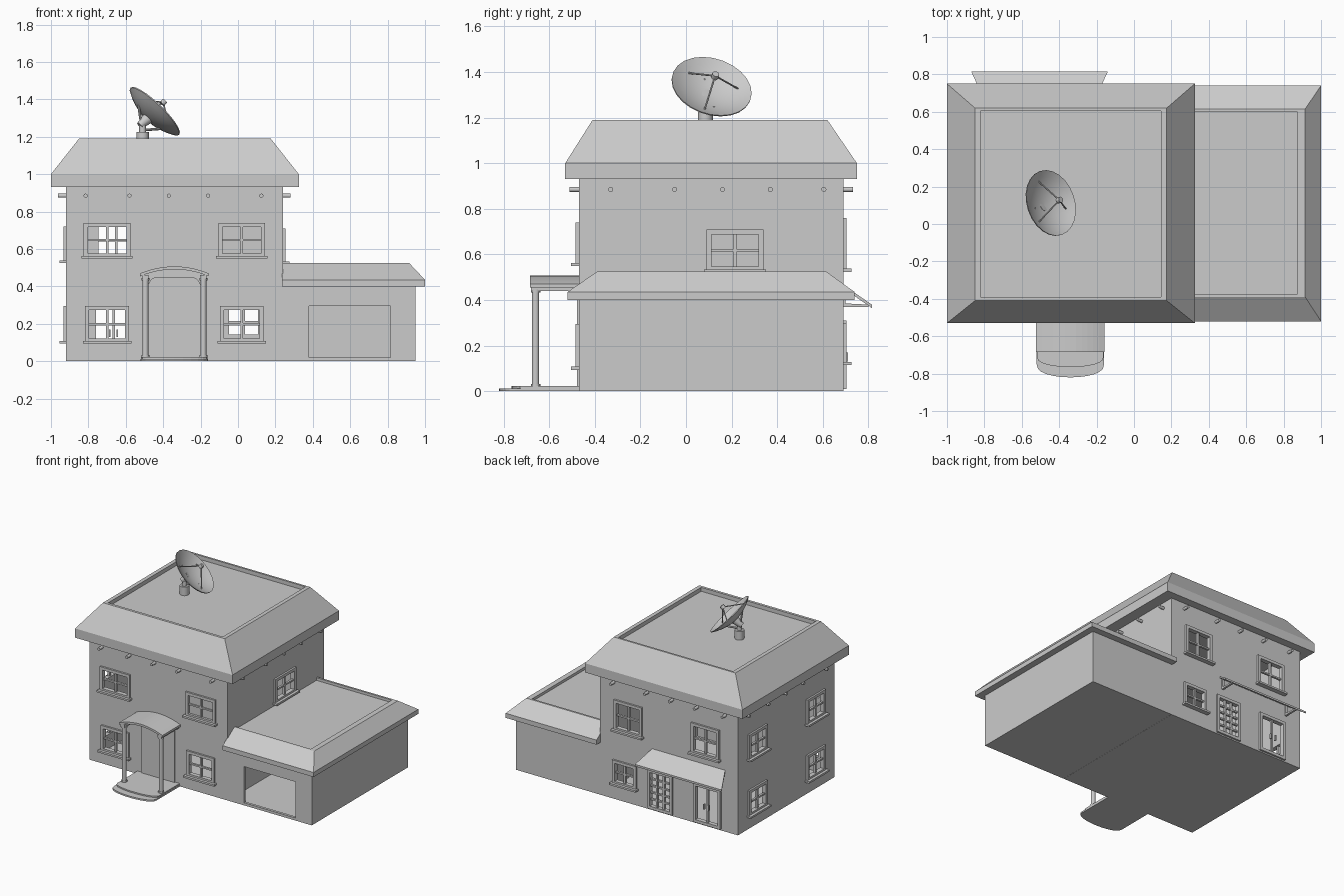
import bpy, bmesh, math
from mathutils import Matrix, Vector

cube = bpy.data.objects.get("Cube")
if cube:
    bpy.data.objects.remove(cube, do_unlink=True)

grey = bpy.data.materials.new("plain_grey")
grey.use_nodes = True
grey.diffuse_color = (0.6, 0.6, 0.6, 1)
grey.node_tree.nodes["Principled BSDF"].inputs["Base Color"].default_value = (0.6, 0.6, 0.6, 1)


def finish(name, bm, smooth=False):
    bmesh.ops.recalc_face_normals(bm, faces=bm.faces)
    me = bpy.data.meshes.new(name)
    bm.to_mesh(me)
    bm.free()
    me.materials.append(grey)
    ob = bpy.data.objects.new(name, me)
    bpy.context.collection.objects.link(ob)
    if smooth:
        bpy.ops.object.select_all(action='DESELECT')
        ob.select_set(True)
        bpy.context.view_layer.objects.active = ob
        bpy.ops.object.shade_smooth_by_angle(angle=math.radians(40))
    return ob


def box(bm, x0, x1, y0, y1, z0, z1, m=Matrix()):
    t = Matrix.Translation(((x0 + x1) / 2, (y0 + y1) / 2, (z0 + z1) / 2))
    s = Matrix.Diagonal((x1 - x0, y1 - y0, z1 - z0, 1))
    bmesh.ops.create_cube(bm, size=1, matrix=m @ t @ s)


def rod(bm, a, b, r, sides=12, r2=None):
    a, b = Vector(a), Vector(b)
    q = (b - a).to_track_quat('Z', 'Y').to_matrix().to_4x4()
    bmesh.ops.create_cone(bm, cap_ends=True, segments=sides, radius1=r, radius2=r2 or r,
                          depth=(b - a).length, matrix=Matrix.Translation((a + b) / 2) @ q)


def loft(bm, rings):
    loops = [[bm.verts.new(p) for p in ring] for ring in rings]
    n = len(loops[0])
    for lo, hi in zip(loops, loops[1:]):
        for i in range(n):
            bm.faces.new((lo[i], lo[(i + 1) % n], hi[(i + 1) % n], hi[i]))
    bm.faces.new(loops[0])
    bm.faces.new(loops[-1])


def rect(x0, x1, y0, y1, z):
    return [(x0, y0, z), (x1, y0, z), (x1, y1, z), (x0, y1, z)]


# Wall frames: local x runs along the wall, local -y points outwards
def wall(angle, x, y):
    return Matrix.Translation((x, y, 0)) @ Matrix.Rotation(math.radians(angle), 4, 'Z')


FRONT, BACK = wall(0, 0, -0.47), wall(180, 0, 0.69)
EAST, WEST = wall(90, 0.24, 0), wall(-90, -0.92, 0)
cuts = bmesh.new()


# Framed opening with glazing bars, optional sill and optional closed pane
def window(name, m, u, z0, z1, w, cols=2, rows=2, sill=True, closed=False, edge=0.022):
    bm = bmesh.new()
    a, b = u - w / 2, u + w / 2
    ia, ib, lo, hi = a + edge, b - edge, z0 + edge, z1 - edge
    for x0, x1, c0, c1 in ((a, ia, z0, z1), (ib, b, z0, z1), (ia, ib, z0, lo), (ia, ib, hi, z1)):
        box(bm, x0, x1, -0.014, 0.02, c0, c1, m)
    for i in range(1, cols):
        c = ia + (ib - ia) * i / cols
        box(bm, c - 0.007, c + 0.007, -0.006, 0.012, lo, hi, m)
    for i in range(1, rows):
        c = lo + (hi - lo) * i / rows
        box(bm, ia, ib, -0.005, 0.011, c - 0.006, c + 0.006, m)
    if sill:
        box(bm, a - 0.012, b + 0.012, -0.035, 0.01, z0 - 0.006, z0 + 0.008, m)
    if closed:
        box(bm, ia, ib, 0.004, 0.01, lo, hi, m)
    box(cuts, a + 0.01, b - 0.01, -0.05, 0.05, z0 + 0.01, z1 - 0.01, m)
    finish(name, bm)


window("front_upper_window_right", FRONT, -0.70, 0.555, 0.74, 0.25)
window("front_upper_window_left", FRONT, 0.02, 0.555, 0.74, 0.25, closed=True)
window("front_lower_window_right", FRONT, -0.70, 0.10, 0.295, 0.235)
window("front_lower_window_left", FRONT, 0.02, 0.10, 0.295, 0.235)
window("side_upper_window", EAST, 0.215, 0.525, 0.71, 0.25)
for n, u in (("front", 0.24), ("rear", -0.46)):
    window("west_upper_window_" + n, WEST, u, 0.53, 0.72, 0.22)
    window("west_lower_window_" + n, WEST, u, 0.10, 0.295, 0.22)
window("back_upper_window_left", BACK, 0, 0.53, 0.76, 0.235)
window("back_upper_window_right", BACK, 0.65, 0.53, 0.76, 0.235)
window("back_lower_window", BACK, -0.03, 0.12, 0.30, 0.20)
window("back_lattice_door", BACK, 0.27, 0.01, 0.31, 0.21, cols=3, rows=5, sill=False)
window("back_glass_door", BACK, 0.665, 0.01, 0.31, 0.23, rows=1, sill=False)

# Door handles on the glass door
bm = bmesh.new()
for u in (0.645, 0.685):
    box(bm, u - 0.004, u + 0.004, -0.02, -0.004, 0.13, 0.17, BACK)
finish("back_door_handles", bm)

# Garage doorway
box(cuts, 0.38, 0.815, -0.05, 0.05, 0.02, 0.295, FRONT)
cutter = finish("opening_cutter", cuts)


# Hollow walls with the openings cut through
def shell(name, x0, x1, z1):
    bm = bmesh.new()
    box(bm, x0, x1, -0.47, 0.69, 0, z1)
    ob = finish(name, bm)
    bm = bmesh.new()
    box(bm, x0 + 0.02, x1 - 0.02, -0.45, 0.67, 0.015, z1 - 0.01)
    core = finish(name + "_core", bm)
    for c in (core, cutter):
        mod = ob.modifiers.new("cut", 'BOOLEAN')
        mod.operation, mod.solver, mod.object = 'DIFFERENCE', 'EXACT', c
    bpy.context.view_layer.update()
    cut = bpy.data.meshes.new_from_object(ob.evaluated_get(bpy.context.evaluated_depsgraph_get()))
    ob.modifiers.clear()
    ob.data = cut
    bpy.data.objects.remove(core, do_unlink=True)


shell("house_walls", -0.92, 0.24, 0.94)
shell("garage_walls", 0.241, 0.95, 0.41)
bpy.data.objects.remove(cutter, do_unlink=True)

# Sloped roofs with a sunken flat top
bm = bmesh.new()
loft(bm, [rect(-1, 0.325, -0.53, 0.75, 0.93), rect(-1, 0.325, -0.53, 0.75, 1.0),
          rect(-0.85, 0.175, -0.41, 0.62, 1.19), rect(-0.82, 0.145, -0.39, 0.605, 1.19),
          rect(-0.82, 0.145, -0.39, 0.605, 1.16)])
finish("house_roof", bm)
bm = bmesh.new()
loft(bm, [rect(0.235, 1, -0.52, 0.74, 0.40), rect(0.235, 1, -0.52, 0.74, 0.435),
          rect(0.235, 0.915, -0.39, 0.615, 0.525), rect(0.24, 0.875, -0.375, 0.60, 0.525),
          rect(0.24, 0.875, -0.375, 0.60, 0.505)])
finish("garage_roof", bm)

# Round beam ends under the eaves
bm = bmesh.new()
for m, spots in ((FRONT, (-0.815, -0.58, -0.37, -0.16, 0.125)), (BACK, (0.815, 0.58, 0.37, 0.16, -0.125)),
                 (EAST, (-0.33, -0.05, 0.16, 0.37, 0.605)), (WEST, (0.33, 0.05, -0.16, -0.37, -0.605))):
    for u in spots:
        rod(bm, m @ Vector((u, 0.01, 0.885)), m @ Vector((u, -0.042, 0.885)), 0.011)
finish("beam_ends", bm, True)


# Entrance steps with bowed fronts
def bowed(y_side, y_mid, z, half):
    arc = [(-0.34 + half * math.sin(t), y_side + (y_mid - y_side) * math.cos(t) ** 0.8)
           for t in [math.radians(-90 + 15 * i) * 0.999 for i in range(13)]]
    return [(x, y, z) for x, y in [(-0.34 - half, -0.46)] + arc + [(-0.34 + half, -0.46)]]


bm = bmesh.new()
loft(bm, [bowed(-0.75, -0.82, 0, 0.18), bowed(-0.75, -0.82, 0.012, 0.18)])
loft(bm, [bowed(-0.71, -0.765, 0.012, 0.178), bowed(-0.71, -0.765, 0.022, 0.178)])
finish("entrance_steps", bm)

# Arched canopy, side beams and columns
arch = [(-0.34 + 0.183 * t / 6, 0.47 + 0.037 * (1 - (t / 6) ** 2)) for t in range(-6, 7)]
outline = arch + [(x, z - 0.016) for x, z in reversed(arch)]
bm = bmesh.new()
loft(bm, [[(x, y, z) for x, z in outline] for y in (-0.685, -0.46)])
for s in (-1, 1):
    c = -0.34 + s * 0.155
    box(bm, c - 0.017, c + 0.017, -0.68, -0.46, 0.44, 0.462)
finish("canopy", bm)
bm = bmesh.new()
for s in (-1, 1):
    c = -0.34 + s * 0.155
    rod(bm, (c, -0.66, 0.02), (c, -0.66, 0.45), 0.016, 16)
    rod(bm, (c, -0.66, 0.02), (c, -0.66, 0.032), 0.021, 16)
    rod(bm, (c, -0.66, 0.432), (c, -0.66, 0.446), 0.021, 16)
finish("canopy_columns", bm, True)

# Front door panel with rounded top corners
bm = bmesh.new()
door = [(-0.48, 0.02), (-0.20, 0.02)]
for cx, start in ((-0.25, 0), (-0.43, 90)):
    for i in range(6):
        t = math.radians(start + 18 * i)
        door.append((cx + 0.05 * math.cos(t), 0.40 + 0.05 * math.sin(t)))
loft(bm, [[(x, y, z) for x, z in door] for y in (-0.479, -0.465)])
finish("front_door", bm)

# Rear awning with brackets
bm = bmesh.new()
loft(bm, [[(-0.81, 0.685, z), (-0.20, 0.685, z), (-0.14, 0.815, z - 0.09), (-0.87, 0.815, z - 0.09)]
          for z in (0.455, 0.47)])
for x in (-0.79, -0.22):
    loft(bm, [[(x + d, 0.685, 0.37), (x + d, 0.80, 0.37), (x + d, 0.80, 0.38), (x + d, 0.70, 0.385),
               (x + d, 0.70, 0.455), (x + d, 0.685, 0.455)] for d in (-0.008, 0.008)])
finish("rear_awning", bm)

# Satellite dish: thin bowl, feed, struts and mount
normal = Vector((0.676, 0.23, 0.70)).normalized()
down = (normal * normal.z - Vector((0, 0, 1))).normalized()
side = normal.cross(down)
rim = Vector((-0.443, 0.113, 1.338))
RADIUS, DEPTH = 0.18, 0.055


def on_dish(r, deg, lift=0):
    t = math.radians(deg)
    depth = DEPTH * ((r / RADIUS) ** 2 - 1) + lift
    return rim + (down * math.cos(t) + side * math.sin(t)) * r + normal * depth


bm = bmesh.new()
profile = [(RADIUS * i / 6, 0) for i in range(1, 7)]
profile = [(0.002, 0)] + profile + [(r, -0.006) for r, _ in reversed(profile)] + [(0.002, -0.006)]
loft(bm, [[on_dish(r, 360 * k / 24, lift) for k in range(24)] for r, lift in profile])
finish("dish_bowl", bm, True)
bm = bmesh.new()
feed = rim + normal * 0.065
rod(bm, feed - normal * 0.012, feed + normal * 0.012, 0.016)
for deg in (-25, 95, 215):
    rod(bm, on_dish(0.13, deg), feed, 0.004, 8)
finish("dish_feed", bm, True)
bm = bmesh.new()
rod(bm, (-0.51, 0.085, 1.155), (-0.51, 0.085, 1.225), 0.033, 20)
rod(bm, (-0.51, 0.085, 1.225), (-0.51, 0.085, 1.27), 0.018, 16)
rod(bm, (-0.525, 0.08, 1.26), on_dish(0, 0, 0), 0.02, 12, 0.032)
rod(bm, (-0.51, 0.085, 1.235), on_dish(0.09, 0, -0.003), 0.007, 8)
rod(bm, (-0.515, 0.085, 1.255), on_dish(0.09, 180, -0.003), 0.007, 8)
finish("dish_mount", bm, True)
